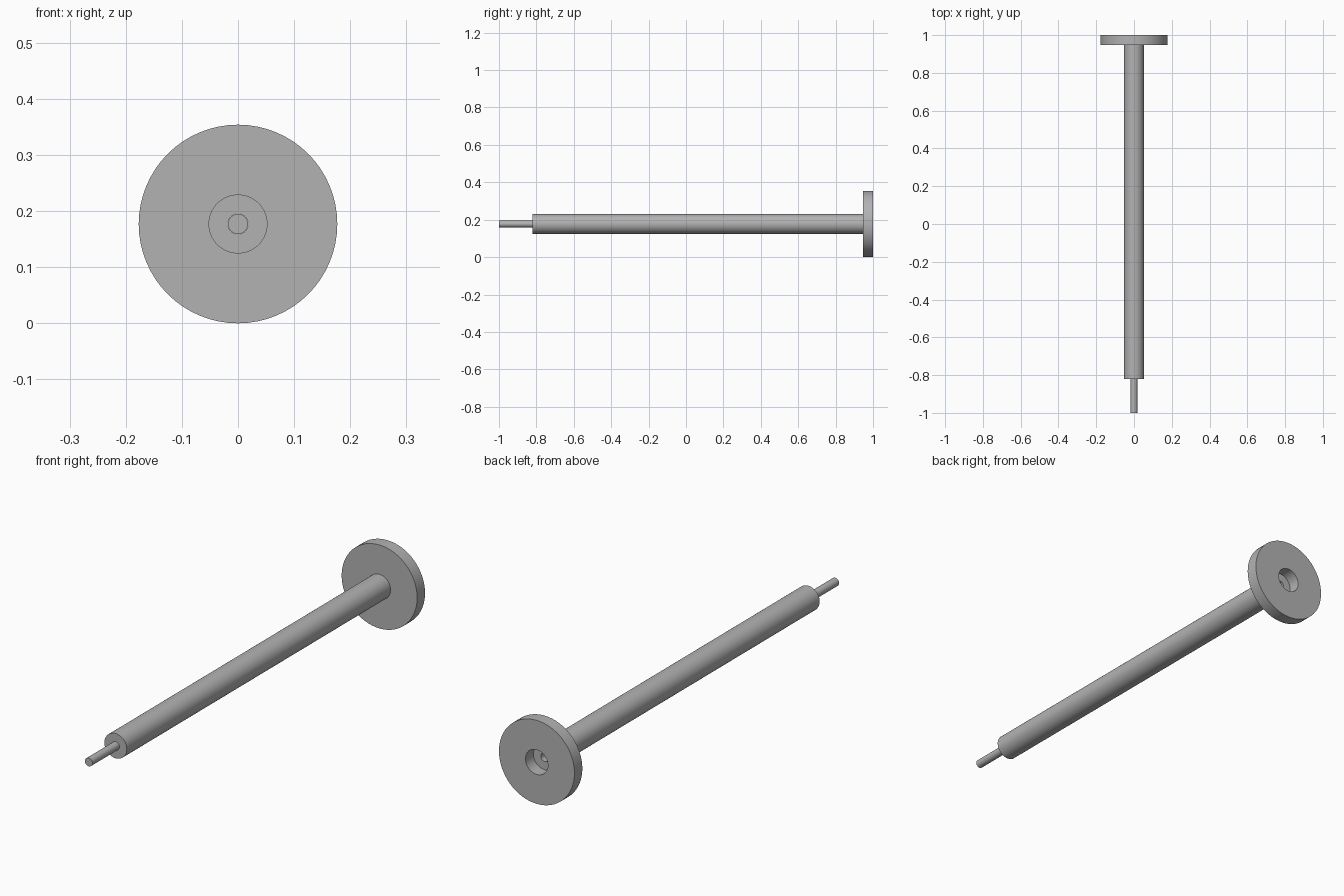
import bpy, bmesh, math
from mathutils import Vector

cube = bpy.data.objects.get("Cube")
if cube:
    bpy.data.objects.remove(cube, do_unlink=True)

grey = bpy.data.materials.new("plain grey")
grey.use_nodes = True
grey.diffuse_color = (0.45, 0.45, 0.45, 1)
grey.node_tree.nodes["Principled BSDF"].inputs["Base Color"].default_value = grey.diffuse_color

AXIS_Z = 0.177      # height of the common axis
SHAFT_R, BORE_R, FLANGE_R = 0.0525, 0.018, 0.177
FLANGE_FRONT, SHAFT_FRONT = 0.947, -0.82


def lathe(name, profile, closed=True, steps=64):
    """Revolve (radius, y) points about the long axis."""
    bm = bmesh.new()
    verts = [bm.verts.new((r, y, 0)) for r, y in profile]
    pairs = list(zip(verts, verts[1:]))
    if closed:
        pairs.append((verts[-1], verts[0]))
    edges = [bm.edges.new(p) for p in pairs]
    bmesh.ops.spin(bm, geom=verts + edges, cent=Vector(), axis=Vector((0, 1, 0)),
                   angle=math.tau, steps=steps, use_merge=True)
    bmesh.ops.remove_doubles(bm, verts=bm.verts, dist=0.00001)
    bmesh.ops.recalc_face_normals(bm, faces=bm.faces)
    mesh = bpy.data.meshes.new(name)
    bm.to_mesh(mesh)
    bm.free()
    mesh.materials.append(grey)
    obj = bpy.data.objects.new(name, mesh)
    obj.location.z = AXIS_Z
    bpy.context.collection.objects.link(obj)
    bpy.ops.object.select_all(action="DESELECT")
    obj.select_set(True)
    bpy.context.view_layer.objects.active = obj
    bpy.ops.object.shade_smooth_by_angle(angle=math.radians(30))
    return obj


def ring(name, inner, outer, front, back):
    return lathe(name, [(inner, front), (outer, front), (outer, back), (inner, back)])


# Flange with a socket as wide as the shaft
ring("flange", SHAFT_R, FLANGE_R, FLANGE_FRONT, 1.0)

# Hollow shaft ending at the front of the flange
ring("shaft", BORE_R, SHAFT_R, SHAFT_FRONT, FLANGE_FRONT)

# Pin sliding in the bore and standing out at the front
PIN_R = BORE_R - 0.0003
lathe("pin", [(0, -1.0), (PIN_R, -1.0), (PIN_R, 0.77), (0, 0.77)], closed=False, steps=48)
